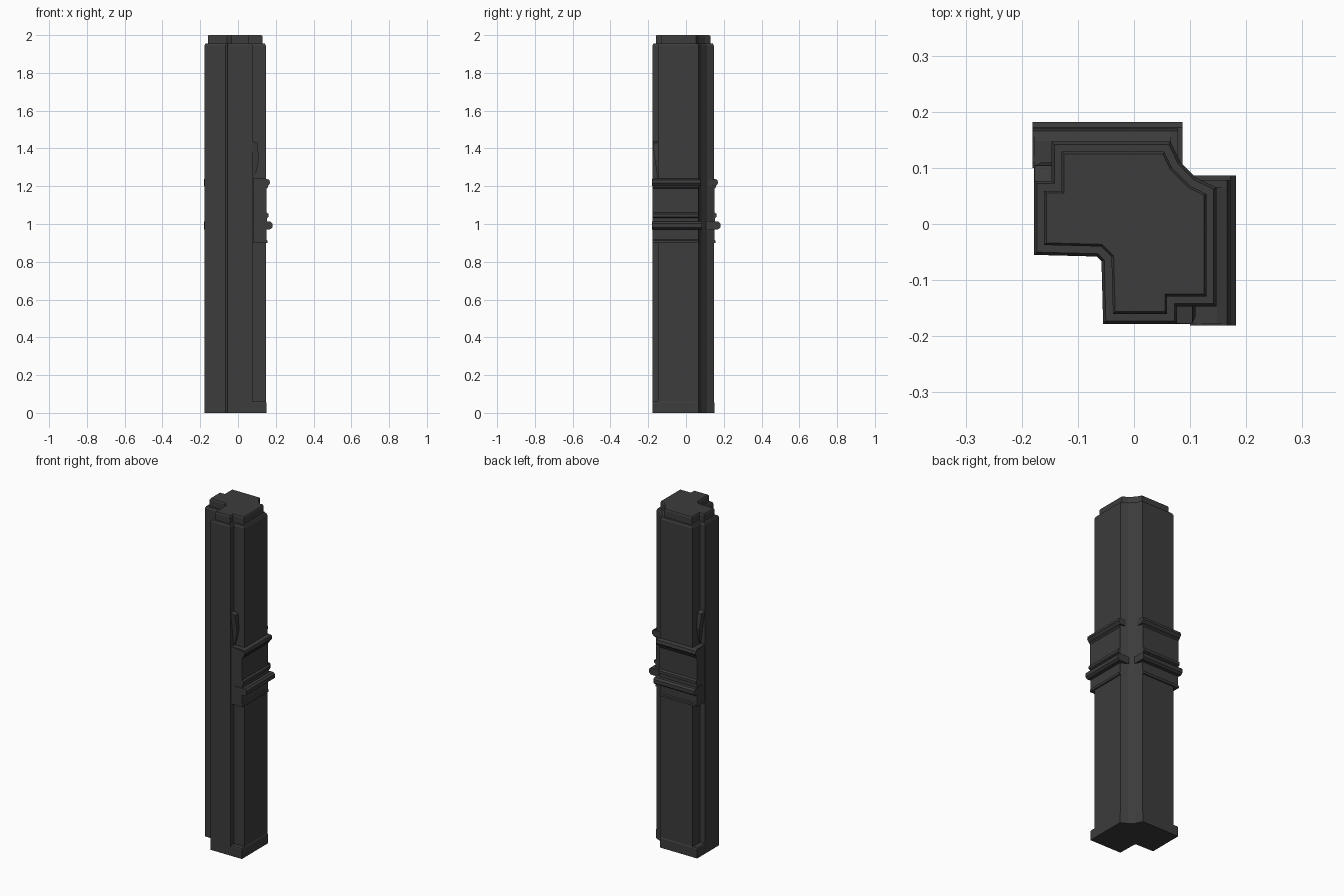
import bpy, bmesh
from mathutils import Vector

if "Cube" in bpy.data.objects:
    bpy.data.objects.remove(bpy.data.objects["Cube"])

mat = bpy.data.materials.new("dark_stone")
mat.diffuse_color = (0.045, 0.045, 0.045, 1)
mat.use_nodes = True
mat.node_tree.nodes["Principled BSDF"].inputs["Base Color"].default_value = mat.diffuse_color


def build(name, rings):
    """Skin matching rings of points and cap both ends."""
    bm = bmesh.new()
    vs = [[bm.verts.new(p) for p in r] for r in rings]
    n = len(vs[0])
    for a, b in zip(vs, vs[1:]):
        for i in range(n):
            j = (i + 1) % n
            bm.faces.new((a[i], a[j], b[j], b[i]))
    bm.faces.new(vs[0][::-1])
    bm.faces.new(vs[-1])
    bmesh.ops.recalc_face_normals(bm, faces=bm.faces)
    me = bpy.data.meshes.new(name)
    bm.to_mesh(me)
    bm.free()
    me.materials.append(mat)
    ob = bpy.data.objects.new(name, me)
    bpy.context.collection.objects.link(ob)
    return ob


def pair(name, rings):
    """Build on the right arm and again mirrored across the x = y diagonal."""
    build(name + "_right", rings)
    build(name + "_back", [[(y, x, z) for x, y, z in r] for r in rings])


def diagonal(half):
    """Close a half outline by mirroring it across x = y."""
    return half + [(y, x) for x, y in reversed(half)]


def inset(pts, d):
    """Offset a counter-clockwise outline inwards by d."""
    out = []
    for i, p in enumerate(pts):
        p, a, b = Vector(p), Vector(pts[i - 1]), Vector(pts[(i + 1) % len(pts)])
        u, v = (p - a).normalized(), (b - p).normalized()
        n1, n2 = Vector((-u.y, u.x)), Vector((-v.y, v.x))
        out.append(tuple(p + (n1 + n2) * d / (1 + n1.dot(n2))))
    return out


def at(pts, z):
    return [(x, y, z) for x, y in pts]


# L-shaped outlines: shaft with corner notches, base without them
inner = [(-0.058, -0.066), (-0.055, -0.178)]
outer = [(0.147, 0.065), (0.11, 0.083)]
shaft = diagonal(inner + [(0.077, -0.178), (0.077, -0.147), (0.147, -0.147)] + outer)
base = diagonal(inner + [(0.15, -0.178), (0.15, 0.065), (0.11, 0.083)])

build("base", [at(base, 0), at(base, 0.055), at(inset(base, 0.003), 0.06)])
build("shaft", [at(shaft, 0.03), at(shaft, 1.945), at(inset(shaft, 0.005), 1.955)])
cap = inset(shaft, 0.018)
build("cap", [at(cap, 1.94), at(cap, 1.993), at(inset(cap, 0.004), 2.0)])

# Moulded band across each arm, filling the notch
prof = [(0.08, 0.9), (0.155, 0.9), (0.155, 0.913), (0.15, 0.918), (0.15, 0.965),
        (0.153, 1.015), (0.153, 1.032), (0.162, 1.037), (0.162, 1.053), (0.152, 1.06),
        (0.152, 1.188), (0.16, 1.196), (0.16, 1.206), (0.17, 1.218), (0.166, 1.234),
        (0.148, 1.24), (0.08, 1.24)]
pair("band", [[(x, y, z) for x, z in prof] for y in (-0.178, 0.066)])

# Flared ends of the upper moulding
lip = [(0.11, 1.2), (0.158, 1.2), (0.17, 1.216), (0.166, 1.234), (0.11, 1.238)]
pair("upper_lip", [[(x, y, z) for x, z in lip] for y in (-0.181, 0.078)])

# Main roll moulding, returning round the arm end
roll = [(0.1, 0.972), (0.17, 0.972), (0.182, 0.982), (0.182, 1.003), (0.172, 1.013), (0.1, 1.013)]
pair("roll", [[(x, y, z) for x, z in roll] for y in (-0.181, 0.086)])

# Tapered bracket in the notch above the band
wedge = [(0.07, 1.23), (0.082, 1.23), (0.1, 1.29), (0.11, 1.34), (0.104, 1.43), (0.07, 1.44)]
pair("bracket", [[(x, -0.14, z) for x, z in wedge],
                 [(x, -0.15 - 0.028 * (z - 1.23) / 0.21, z) for x, z in wedge]])
